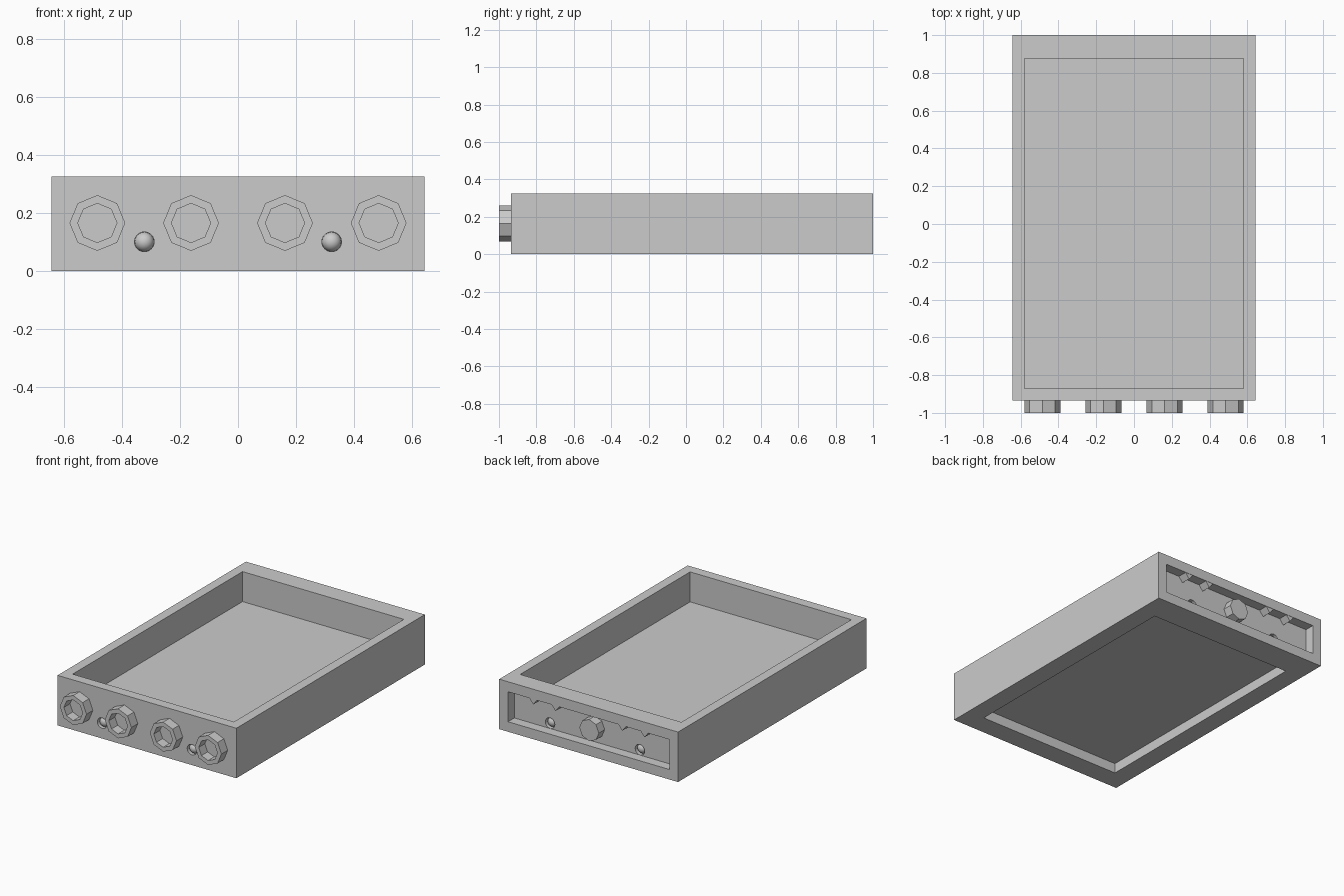
import bpy
import bmesh
from math import pi
from mathutils import Matrix, Vector

old = bpy.data.objects.get("Cube")
if old:
    bpy.data.objects.remove(old, do_unlink=True)

grey = bpy.data.materials.new("light grey")
grey.use_nodes = True
grey.diffuse_color = (0.6, 0.6, 0.6, 1)
grey.node_tree.nodes["Principled BSDF"].inputs["Base Color"].default_value = (0.6, 0.6, 0.6, 1)

WALL = 0.065
FRONT, BACK = -0.935, 1.0
HALF_W, HEIGHT = 0.643, 0.325
RECESS = BACK - WALL
TURN = Matrix.Rotation(pi / 2, 4, "X")


def finish(bm, name):
    bmesh.ops.recalc_face_normals(bm, faces=bm.faces)
    mesh = bpy.data.meshes.new(name)
    bm.to_mesh(mesh)
    bm.free()
    mesh.materials.append(grey)
    obj = bpy.data.objects.new(name, mesh)
    bpy.context.collection.objects.link(obj)
    return obj


def box(name, low, high):
    low, high = Vector(low), Vector(high)
    bm = bmesh.new()
    bmesh.ops.create_cube(bm, size=1)
    bmesh.ops.scale(bm, vec=high - low, verts=bm.verts)
    bmesh.ops.translate(bm, vec=(low + high) / 2, verts=bm.verts)
    return finish(bm, name)


def rod(name, x, z, y0, y1, radius, sides, bore=0):
    """Prism along y; an optional bore is sunk into its front end."""
    bm = bmesh.new()
    bmesh.ops.create_cone(bm, cap_ends=True, segments=sides, radius1=radius,
                          radius2=radius, depth=y1 - y0)
    bmesh.ops.transform(bm, matrix=Matrix.Translation((x, (y0 + y1) / 2, z)) @ TURN,
                        verts=bm.verts)
    if bore:
        cap = min(bm.faces, key=lambda f: f.calc_center_median().y)
        scale = bore / radius
        bmesh.ops.inset_region(bm, faces=[cap], thickness=radius * (1 - scale) * 0.924)
        inner = bmesh.ops.extrude_discrete_faces(bm, faces=[cap])["faces"][0]
        bmesh.ops.translate(bm, vec=(0, y1 - y0 - 0.002, 0), verts=inner.verts)
    return finish(bm, name)


def cut(target, cutter):
    mod = target.modifiers.new("cut", "BOOLEAN")
    mod.operation = "DIFFERENCE"
    mod.solver = "EXACT"
    mod.object = cutter
    bpy.context.view_layer.objects.active = target
    bpy.ops.object.modifier_apply(modifier=mod.name)
    bpy.data.objects.remove(cutter, do_unlink=True)


# Tray with open top, sunken underside and sunken back panel
body = box("case_body", (-HALF_W, FRONT, 0), (HALF_W, BACK, HEIGHT))
cut(body, box("top_cutter", (-0.58, FRONT + WALL, 0.13), (0.58, 0.875, 0.5)))
cut(body, box("base_cutter", (-0.52, -0.8, -0.1), (0.52, 0.815, WALL)))
cut(body, box("back_cutter", (-0.58, RECESS, WALL), (0.58, 1.1, HEIGHT - WALL)))

# Octagonal ring sockets on the front
for i, x in enumerate((-0.485, -0.162, 0.162, 0.485)):
    rod(f"front_socket_{i + 1}", x, 0.165, -1.0, FRONT, 0.096, 8, bore=0.065)

# Small round lamps, sunk flush into the front and the back panel
for side, x in (("right", -0.323), ("left", 0.323)):
    for end, face, inward in (("front", FRONT, 1), ("back", RECESS, -1)):
        ends = sorted((face - inward * 0.02, face + inward * 0.04))
        cut(body, rod("lamp_cutter", x, 0.1, *ends, 0.034, 24))
        bm = bmesh.new()
        bmesh.ops.create_uvsphere(bm, u_segments=24, v_segments=12, radius=0.0335)
        for f in bm.faces:
            f.smooth = True
        bmesh.ops.translate(bm, vec=(x, face + inward * 0.034, 0.1), verts=bm.verts)
        finish(bm, f"{end}_{side}_lamp")

# Octagonal stud in the middle of the back panel
rod("back_stud", 0, 0.163, RECESS, 0.995, 0.07, 8)

# Pointed teeth hanging from the top edge of the back panel
for i, x in enumerate((-0.40, -0.24, 0.24, 0.40)):
    bm = bmesh.new()
    top = HEIGHT - WALL
    tri = [bm.verts.new((x + dx, RECESS, top - drop))
           for dx, drop in ((-0.028, 0), (0.028, 0), (0, 0.035))]
    face = bm.faces.new(tri)
    out = bmesh.ops.extrude_face_region(bm, geom=[face])["geom"]
    bmesh.ops.translate(bm, vec=(0, WALL - 0.002, 0),
                        verts=[g for g in out if isinstance(g, bmesh.types.BMVert)])
    finish(bm, f"back_tooth_{i + 1}")
